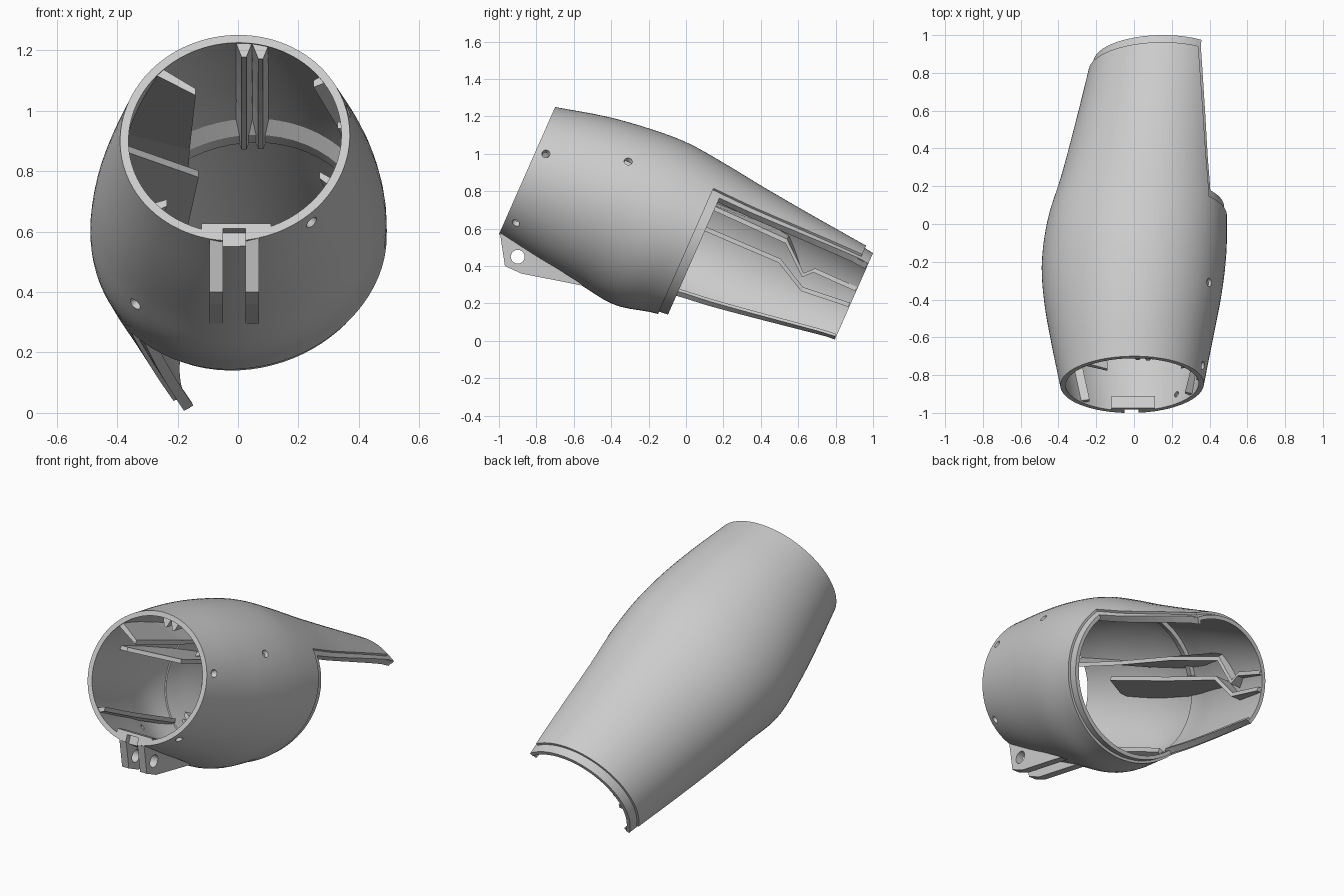
import bpy, bmesh, math
from mathutils import Vector, Matrix

if "Cube" in bpy.data.objects:
    bpy.data.objects.remove(bpy.data.objects["Cube"])

# Tilted housing axis: u along the tube, x sideways, v across the tube (upwards)
C, S = 0.915, 0.404


def P(u, x, v):
    return Vector((x, -0.85 + C * u + S * v, 0.91 - S * u + C * v))


# Cross-sections: u, centre x, centre v, half width, half height
ST = [(0, -.01, 0, .38, .372), (.27, -.01, .01, .43, .425), (.5, -.007, .014, .468, .454),
      (.72, 0, .008, .486, .473), (.95, .017, .022, .473, .438), (1.2, .05, .01, .436, .418),
      (1.5, .092, .003, .405, .393), (1.82, .137, 0, .377, .365), (1.87, .143, 0, .372, .358)]


def section(u):
    i = max(k for k in range(len(ST) - 1) if ST[k][0] <= u + 1e-6 or k == 0)
    a, b = ST[i], ST[i + 1]
    p, n = ST[max(i - 1, 0)], ST[min(i + 2, len(ST) - 1)]
    h = b[0] - a[0]
    t = (u - a[0]) / h
    out = []
    for k in range(1, 5):
        ma = (b[k] - p[k]) / (b[0] - p[0]) * h
        mb = (n[k] - a[k]) / (n[0] - a[0]) * h
        out.append((2*t**3 - 3*t*t + 1) * a[k] + (t**3 - 2*t*t + t) * ma
                   + (3*t*t - 2*t**3) * b[k] + (t**3 - t*t) * mb)
    return out


def skew(u, th):
    """The section is a little fuller at upper right and lower left."""
    return 1 + (.015 + .033 * math.sin(math.pi * min(1, max(0, u / 1.87)))) * math.sin(2 * th)


def point(u, th, off=0.0):
    cx, cv, rx, rv = section(u)
    m = skew(u, th)
    return cx + (rx * m - off) * math.cos(th), cv + (rv * m - off) * math.sin(th)


def surf(u, th, off=0.0):
    return P(u, *point(u, th, off))


def side_angle(u, v, side):
    """Angle on the section that has height v."""
    cx, cv, rx, rv = section(u)
    th = 0 if side > 0 else math.pi
    for _ in range(12):
        a = math.asin(max(-1, min(1, (v - cv) / (rv * skew(u, th)))))
        th = a if side > 0 else math.pi - a
    return th


def wall_x(u, v, side, off=.018):
    return point(u, side_angle(u, v, side), off)[0]


def roof_v(u, x, off=.018):
    cx, cv, rx, rv = section(u)
    return point(u, math.acos((x - cx) / rx), off)[1]


def edge_angles(u):
    f = min(1, max(0, (u - .95) / .87))
    return math.radians(40 + 18 * f ** 1.3), math.radians(222 - 18.5 * f)


def finish(name, bm):
    bmesh.ops.recalc_face_normals(bm, faces=bm.faces[:])
    me = bpy.data.meshes.new(name)
    bm.to_mesh(me)
    bm.free()
    ob = bpy.data.objects.new(name, me)
    bpy.context.collection.objects.link(ob)
    return ob


def shade(ob):
    bpy.ops.object.select_all(action='DESELECT')
    ob.select_set(True)
    bpy.context.view_layer.objects.active = ob
    bpy.ops.object.shade_smooth_by_angle(angle=math.radians(30))


def skin(name, u0, step, end, off, t, grow):
    """Full tube up to 'step', then only the upper-left part up to 'end'."""
    n1, n2 = 54, 36
    nb, nt = max(2, round((step - u0) / .05)), 18
    us = [u0 + (step - u0) * i / nb for i in range(nb + 1)]
    us += [step + (end - step) * i / nt for i in range(1, nt + 1)]
    bm = bmesh.new()
    layers = []
    for o in (off, off + t):
        rows = []
        for u in us:
            a, b = edge_angles(u)
            a, b = a - grow, b + grow
            ths = [a + (b - a) * i / n1 for i in range(n1)]
            ths += [b + (a + math.tau - b) * i / n2 for i in range(n2)]
            rows.append([bm.verts.new(surf(u, th, o)) for th in ths])
        layers.append(rows)
    n, edges = n1 + n2, {}
    for i in range(len(us) - 1):
        for j in range(n if i < nb else n1):
            k = (j + 1) % n
            idx = [(i, j), (i, k), (i + 1, k), (i + 1, j)]
            for rows in layers:
                bm.faces.new([rows[p][q] for p, q in idx])
            for e in zip(idx, idx[1:] + idx[:1]):
                key = tuple(sorted(e))
                edges[key] = edges.get(key, 0) + 1
    A, B = layers
    for ((i, j), (k, l)), c in edges.items():
        if c == 1:
            bm.faces.new([A[i][j], A[k][l], B[k][l], B[i][j]])
    bmesh.ops.delete(bm, geom=[v for v in bm.verts if not v.link_faces], context='VERTS')
    return finish(name, bm)


def sweep(name, sections):
    """Closed bar through matching cross-sections."""
    bm = bmesh.new()
    rings = [[bm.verts.new(p) for p in s] for s in sections]
    for a, b in zip(rings, rings[1:]):
        for j in range(len(a)):
            k = (j + 1) % len(a)
            bm.faces.new([a[j], a[k], b[k], b[j]])
    bm.faces.new(rings[0])
    bm.faces.new(rings[-1])
    return finish(name, bm)


def block(name, u0, u1, x0, x1, v0, v1):
    return sweep(name, [[P(u, x0, v0), P(u, x1, v0), P(u, x1, v1), P(u, x0, v1)] for u in (u0, u1)])


def cone(name, centre, direction, r1, r2, depth):
    bm = bmesh.new()
    m = Matrix.Translation(centre) @ direction.to_track_quat('Z', 'Y').to_matrix().to_4x4()
    bmesh.ops.create_cone(bm, cap_ends=True, segments=20, radius1=r1, radius2=r2, depth=depth, matrix=m)
    return finish(name, bm)


def cut(ob, cutters):
    for c in cutters:
        m = ob.modifiers.new('cut', 'BOOLEAN')
        m.operation, m.solver, m.object = 'DIFFERENCE', 'EXACT', c
    dg = bpy.context.evaluated_depsgraph_get()
    me = bpy.data.meshes.new_from_object(ob.evaluated_get(dg))
    ob.modifiers.clear()
    ob.data = me


# Outer shell and the thinner lip standing out of its cut edges
shell = skin('outer_shell', 0, .95, 1.82, 0, .028, 0)
lip = skin('joint_lip', .89, 1.0, 1.87, .014, .022, .07)

# Screw holes (u, v, side) and the slot between the lugs
cutters = []
for u, v, side in [(.055, .123, 1), (.474, .264, 1), (.058, -.28, 1), (.58, -.345, -1)]:
    th = side_angle(u, v, side)
    d = Vector((math.cos(th), S * math.sin(th), C * math.sin(th)))
    cutters.append(cone('screw_hole_cutter', surf(u, th), d, .008, .036, .12))
slot = block('lug_slot_cutter', -.1, .035, -.05, .025, -.6, -.328)
plate = block('lug_base_plate', 0, .07, -.12, .11, -.35, -.31)
cut(shell, cutters + [slot])
cut(plate, [slot])
shade(shell)
shade(lip)

# Pair of hinge lugs with a pin hole
pin = cone('pin_hole_cutter', Vector((0, -.9, .45)), Vector((1, 0, 0)), .037, .037, 1)
outline = [(-.995, .58), (-.968, .40), (-.88, .36), (-.55, .295), (-.57, .312), (-.765, .435), (-.89, .515)]
for label, x0, x1 in (('left', -.095, -.05), ('right', .025, .07)):
    lug = sweep('hinge_lug_' + label, [[Vector((x, y, z)) for y, z in outline] for x in (x0, x1)])
    cut(lug, [pin])
for c in cutters + [slot, pin]:
    bpy.data.objects.remove(c)


# Side rails: path of (u, v, tip x, tip drop) standing on the inner wall
def rail(name, path, side, h=.012):
    secs = []
    for u, v, xi, drop in path:
        secs.append([P(u, wall_x(u, v - h, side), v - h), P(u, xi, v - h - drop),
                     P(u, xi, v + h - drop), P(u, wall_x(u, v + h, side), v + h)])
    sweep(name, secs)


rail('board_rail_upper', [(.01, .25, -.14, .08), (.5, .25, -.16, .06), (.96, .24, -.17, .02), (1.42, .255, -.16, .04),
                          (1.575, .085, -.18, 0), (1.62, .133, -.18, 0), (1.865, .132, -.15, 0)], -1)
rail('board_rail_lower', [(.3, .09, -.36, 0), (.5, .09, -.13, 0), (.97, .10, -.17, 0), (1.43, .105, -.17, 0),
                          (1.6, .015, -.19, 0), (1.865, .04, -.165, 0)], -1)
rail('floor_rail_left', [(.01, -.25, -.235, -.02), (.45, -.28, -.32, -.02), (.88, -.29, -.31, -.02)], -1)
rail('floor_rail_right', [(.01, -.16, .27, -.03), (.45, -.18, .37, -.03), (.88, -.19, .37, -.03)], 1)
rail('wall_rail_right', [(.01, .05, .33, 0), (.45, .06, .41, 0), (.88, .06, .44, 0)], 1)
rail('roof_rail_right', [(.01, .22, .25, .02), (.45, .25, .34, .02), (.88, .26, .38, .02)], 1)

# Twin ribs under the roof
for label, x in (('left', .02), ('right', .075)):
    secs = []
    for u in (.01, .27, .5, .72, .96):
        top = roof_v(u, x)
        secs.append([P(u, x - .03, top), P(u, x - .008, top - .06), P(u, x + .008, top - .06), P(u, x + .03, top)])
    sweep('roof_rib_' + label, secs)

# Chamfered reinforcing arch inside the body at the step
angles = [math.radians(-80 + 235 * i / 40) for i in range(41)]
shade(sweep('inner_arch', [[surf(.84, t, .02), surf(.9, t, .06), surf(.95, t, .06), surf(.95, t, .02)]
                           for t in angles]))

# Thickened flanges along both long cut edges of the tail
us = [.96 + .905 * i / 12 for i in range(13)]
for name, k, sign, d in (('upper_edge_flange', 0, -1, .055), ('lower_edge_flange', 1, 1, .05)):
    secs = []
    for u in us:
        t = edge_angles(u)[k]
        secs.append([surf(u, t + sign * g, o) for g, o in ((.07, .02), (.07, d), (.02, d), (.02, .02))])
    sweep(name, secs)
